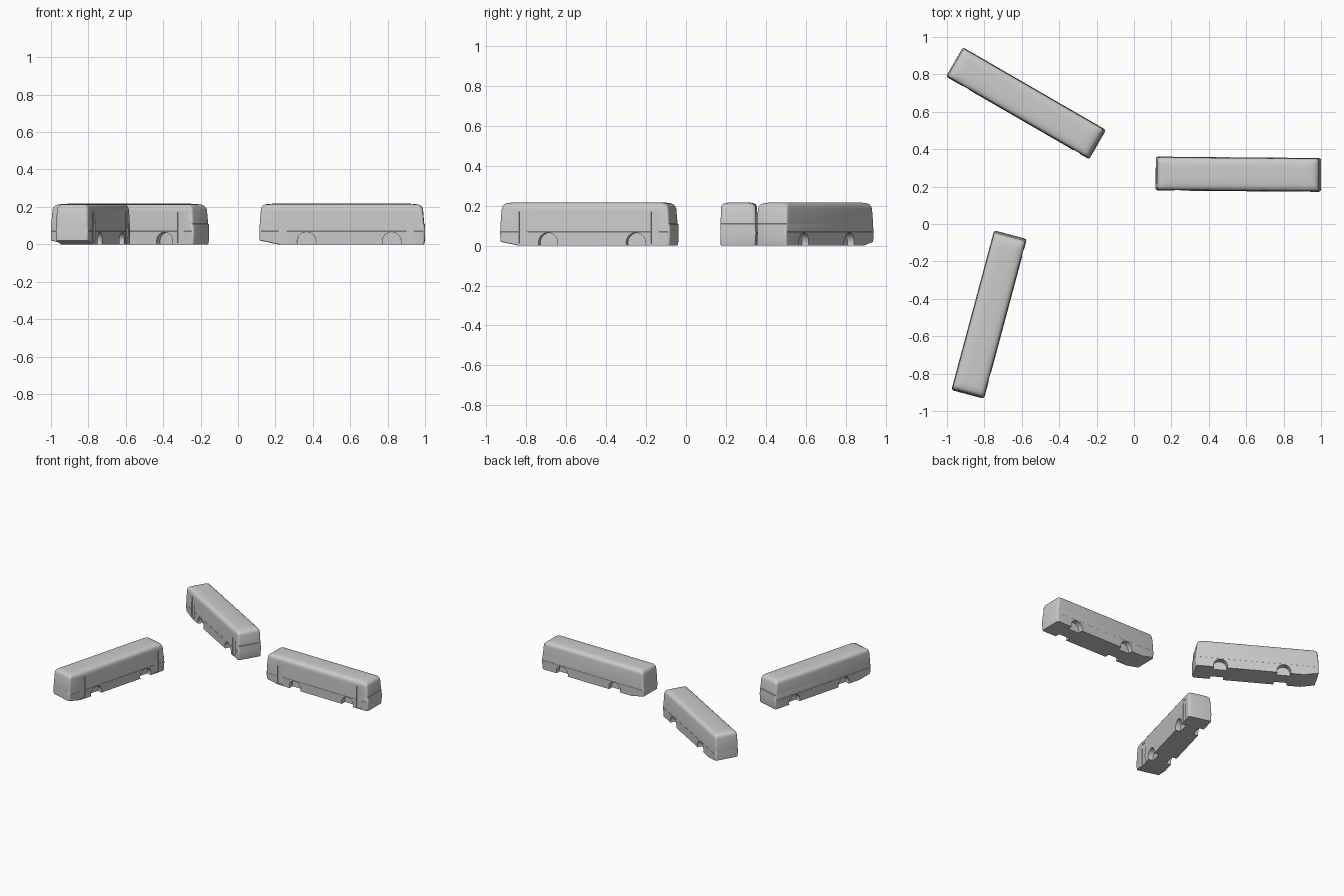
import bpy, bmesh
from math import radians, sin, cos, pi
from mathutils import Matrix, Vector

cube = bpy.data.objects.get("Cube")
if cube:
    bpy.data.objects.remove(cube, do_unlink=True)

# Single body paint
paint = bpy.data.materials.new("light_grey")
paint.use_nodes = True
paint.diffuse_color = (0.6, 0.6, 0.6, 1)
paint.node_tree.nodes["Principled BSDF"].inputs["Base Color"].default_value = (0.6, 0.6, 0.6, 1)


def rounded_outline(rear, front, half, radius, z, steps=5):
    """Rounded rectangle in plan, counter-clockwise."""
    points = []
    corners = [(front, half, 0), (rear, half, 1), (rear, -half, 2), (front, -half, 3)]
    for x, y, quarter in corners:
        cx = x - radius if x == front else x + radius
        cy = y - radius if y > 0 else y + radius
        for i in range(steps + 1):
            a = (quarter + i / steps) * pi / 2
            points.append((cx + radius * cos(a), cy + radius * sin(a), z))
    return points


def loft(layers):
    bm = bmesh.new()
    rings = [[bm.verts.new(p) for p in rounded_outline(*layer)] for layer in layers]
    count = len(rings[0])
    for low, high in zip(rings, rings[1:]):
        for i in range(count):
            j = (i + 1) % count
            bm.faces.new((low[i], low[j], high[j], high[i]))
    bm.faces.new(reversed(rings[0]))
    bm.faces.new(rings[-1])
    bmesh.ops.recalc_face_normals(bm, faces=bm.faces)
    return bm


def add_object(name, bm):
    mesh = bpy.data.meshes.new(name)
    bm.to_mesh(mesh)
    bm.free()
    mesh.materials.append(paint)
    obj = bpy.data.objects.new(name, mesh)
    bpy.context.scene.collection.objects.link(obj)
    return obj


def box_cutter(x0, x1, y0, y1, z0, z1):
    bm = bmesh.new()
    size = Matrix.Diagonal((x1 - x0, y1 - y0, z1 - z0, 1))
    middle = Vector((x0 + x1, y0 + y1, z0 + z1)) / 2
    bmesh.ops.create_cube(bm, size=1, matrix=Matrix.Translation(middle) @ size)
    return add_object("door_cutter", bm)


def arch_cutter(x, side):
    bm = bmesh.new()
    place = Matrix.Translation((x, side * 0.09, 0.015)) @ Matrix.Rotation(pi / 2, 4, "X")
    bmesh.ops.create_cone(bm, cap_ends=True, segments=32, radius1=0.05, radius2=0.05,
                          depth=0.08, matrix=place)
    return add_object("arch_cutter", bm)


# Body layers from floor to roof: rear, front, half width, corner radius, height
layers = [
    (-0.345, 0.438, 0.088, 0.012, 0.0),
    (-0.440, 0.442, 0.0885, 0.012, 0.02),
    (-0.441, 0.443, 0.0905, 0.013, 0.069),
    (-0.441, 0.443, 0.0897, 0.013, 0.07),
    (-0.440, 0.442, 0.089, 0.014, 0.108),
    (-0.440, 0.438, 0.089, 0.014, 0.11),
    (-0.434, 0.432, 0.087, 0.016, 0.185),
    (-0.431, 0.428, 0.085, 0.018, 0.197),
    (-0.425, 0.421, 0.080, 0.02, 0.206),
    (-0.415, 0.410, 0.071, 0.02, 0.212),
    (-0.395, 0.390, 0.053, 0.02, 0.2155),
    (-0.370, 0.365, 0.028, 0.02, 0.217),
]
body = add_object("bus_east", loft(layers))

# Wheel arches on both sides, shallow door recesses on the right side
cutters = [arch_cutter(x, side) for x in (-0.19, 0.265) for side in (-1, 1)]
cutters.append(box_cutter(0.345, 0.385, -0.12, -0.0845, 0.008, 0.172))
cutters.append(box_cutter(-0.34, -0.295, -0.12, -0.0845, 0.012, 0.172))

bpy.ops.object.select_all(action="DESELECT")
bpy.context.view_layer.objects.active = body
body.select_set(True)
for cutter in cutters:
    cutter.hide_render = True
    mod = body.modifiers.new("cut", "BOOLEAN")
    mod.operation = "DIFFERENCE"
    mod.solver = "EXACT"
    mod.object = cutter
    bpy.ops.object.modifier_apply(modifier=mod.name)
    bpy.data.objects.remove(cutter, do_unlink=True)
bpy.ops.object.shade_smooth_by_angle(angle=radians(30))


# Three parked buses sharing one mesh
def park(obj, x, y, heading):
    obj.location = (x, y, 0)
    obj.rotation_euler = (0, 0, radians(heading))


park(body, 0.557, 0.266, -0.5)
for name, x, y, heading in [("bus_north_west", -0.578, 0.646, -30),
                            ("bus_south_west", -0.775, -0.485, 75)]:
    twin = bpy.data.objects.new(name, body.data)
    bpy.context.scene.collection.objects.link(twin)
    park(twin, x, y, heading)
